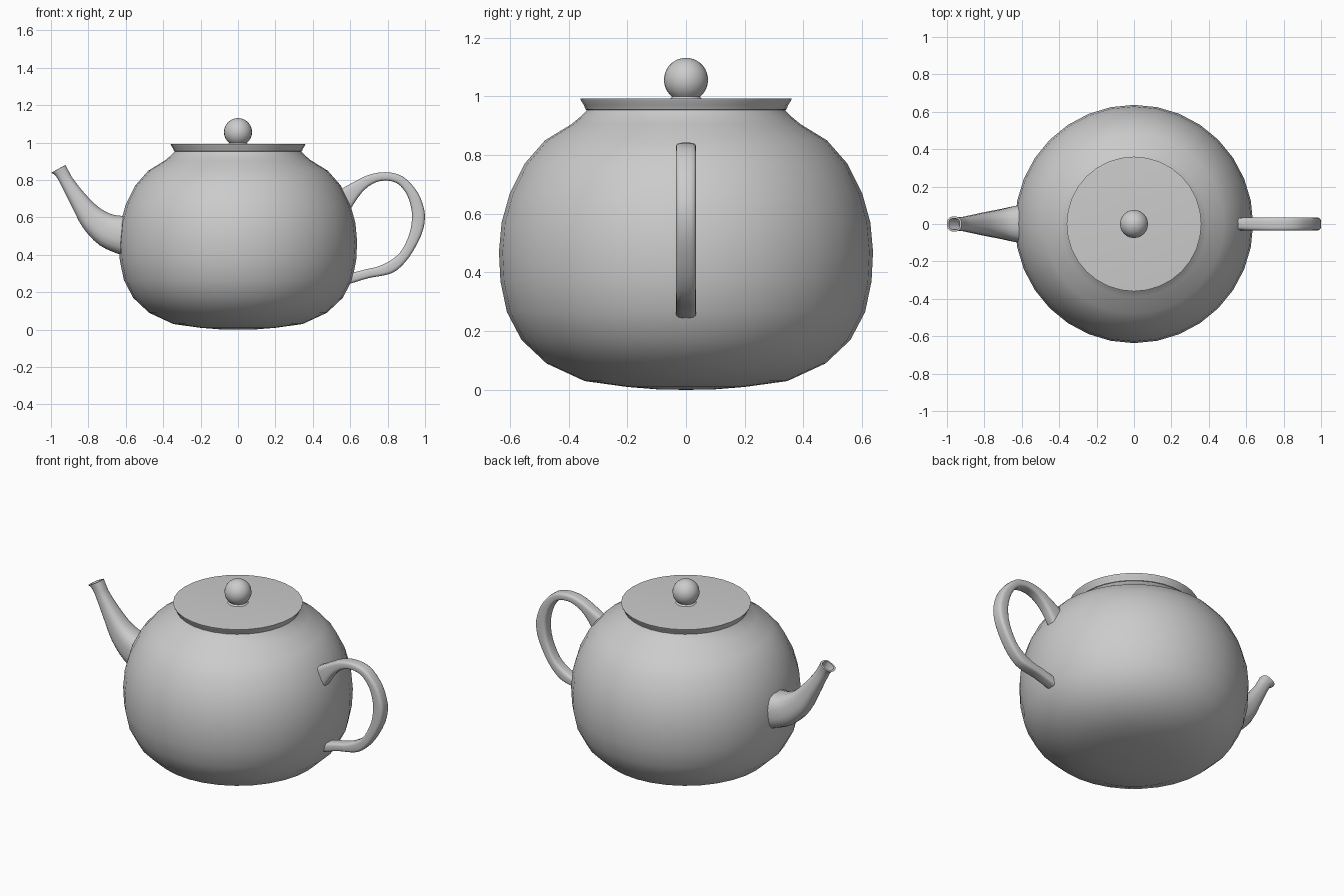
import bpy, math
from mathutils import Vector

if "Cube" in bpy.data.objects:
    bpy.data.objects.remove(bpy.data.objects["Cube"])


def make_object(name, verts, faces, angle):
    mesh = bpy.data.meshes.new(name)
    mesh.from_pydata(verts, [], faces)
    obj = bpy.data.objects.new(name, mesh)
    bpy.context.collection.objects.link(obj)
    bpy.ops.object.select_all(action='DESELECT')
    obj.select_set(True)
    bpy.context.view_layer.objects.active = obj
    bpy.ops.object.mode_set(mode='EDIT')
    bpy.ops.mesh.select_all(action='SELECT')
    bpy.ops.mesh.remove_doubles(threshold=0.0001)
    bpy.ops.mesh.normals_make_consistent(inside=False)
    bpy.ops.object.mode_set(mode='OBJECT')
    bpy.ops.object.shade_smooth_by_angle(angle=math.radians(angle))
    return obj


def skin(name, rings, angle=40):
    """Join equal rings of points with quads and cap both ends."""
    n = len(rings[0])
    verts = [p for ring in rings for p in ring]
    faces = [(i * n + j, i * n + (j + 1) % n, (i + 1) * n + (j + 1) % n, (i + 1) * n + j)
             for i in range(len(rings) - 1) for j in range(n)]
    last = (len(rings) - 1) * n
    faces += [tuple(range(n))[::-1], tuple(range(last, last + n))]
    return make_object(name, verts, faces, angle)


def lathe(name, profile, sides, angle=40):
    turn = [2 * math.pi * j / sides for j in range(sides)]
    return skin(name, [[(r * math.cos(a), r * math.sin(a), z) for a in turn]
                       for r, z in profile], angle)


def smooth_sections(rows, steps=3):
    """Catmull-Rom interpolation through section rows."""
    pts = [Vector(r) for r in rows]
    pts = [2 * pts[0] - pts[1]] + pts + [2 * pts[-1] - pts[-2]]
    out = []
    for a, b, c, d in zip(pts, pts[1:], pts[2:], pts[3:]):
        for k in range(steps):
            t = k / steps
            out.append(0.5 * (2 * b + (c - a) * t + (2 * a - 5 * b + 4 * c - d) * t * t
                              + (3 * b - a - 3 * c + d) * t ** 3))
    return out + [pts[-2]]


def section(row, power, sides=16):
    """Rounded section between an outer and an inner point in the xz plane."""
    x1, z1, x2, z2, half_width = row
    ring = []
    for j in range(sides):
        a = 2 * math.pi * (j + 0.5) / sides
        u = math.copysign(abs(math.cos(a)) ** power, math.cos(a))
        v = math.copysign(abs(math.sin(a)) ** power, math.sin(a))
        ring.append(((x1 + x2) / 2 + u * (x1 - x2) / 2, v * half_width,
                     (z1 + z2) / 2 + u * (z1 - z2) / 2))
    return ring


# Round body
lathe("body", [(0.001, 0), (0.1, 0.002), (0.2, 0.01), (0.345, 0.03), (0.475, 0.09),
               (0.56, 0.17), (0.61, 0.265), (0.632, 0.37), (0.637, 0.47), (0.628, 0.57),
               (0.6, 0.67), (0.55, 0.77), (0.48, 0.85), (0.39, 0.905), (0.36, 0.93),
               (0.34, 0.95), (0.33, 0.965)], 32)

# Flat lid with flared edge
lathe("lid", [(0.33, 0.95), (0.342, 0.955), (0.348, 0.97), (0.358, 0.985),
              (0.36, 0.992), (0.35, 0.993), (0.001, 0.991)], 32, 30)

# Ball knob on a small flared collar
ball = [(0.075 * math.sin(a), 1.056 - 0.075 * math.cos(a))
        for a in [math.radians(40 + 140 * i / 14) for i in range(14)]]
lathe("knob", [(0.066, 0.985), (0.06, 0.99), (0.05, 0.995)] + ball + [(0.001, 1.131)], 24)

# Spout: upper edge, lower edge, half width
spout = smooth_sections([
    (-0.56, 0.61, -0.56, 0.38, 0.105), (-0.62, 0.61, -0.63, 0.4, 0.1),
    (-0.68, 0.62, -0.74, 0.45, 0.08), (-0.75, 0.66, -0.83, 0.545, 0.064),
    (-0.82, 0.73, -0.89, 0.66, 0.05), (-0.88, 0.805, -0.945, 0.77, 0.038),
    (-0.903, 0.845, -0.975, 0.822, 0.037), (-0.922, 0.88, -1.0, 0.838, 0.04)])
# Spout mouth, going back inside
spout += [(-0.932, 0.876, -0.99, 0.844, 0.03), (-0.9, 0.805, -0.935, 0.785, 0.022)]
skin("spout", [section(r, 0.75) for r in spout])

# Handle: outer edge, inner edge, half width
handle = smooth_sections([
    (0.54, 0.745, 0.57, 0.6, 0.035), (0.565, 0.76, 0.605, 0.65, 0.035),
    (0.62, 0.79, 0.66, 0.73, 0.035), (0.7, 0.828, 0.72, 0.78, 0.035),
    (0.79, 0.842, 0.785, 0.797, 0.035), (0.88, 0.82, 0.85, 0.783, 0.035),
    (0.95, 0.75, 0.895, 0.735, 0.035), (0.985, 0.68, 0.92, 0.675, 0.035),
    (1.0, 0.6, 0.93, 0.605, 0.035), (0.98, 0.505, 0.917, 0.515, 0.035),
    (0.917, 0.39, 0.872, 0.42, 0.035), (0.85, 0.318, 0.815, 0.37, 0.035),
    (0.79, 0.292, 0.745, 0.337, 0.035), (0.7, 0.276, 0.68, 0.322, 0.035),
    (0.598, 0.245, 0.59, 0.298, 0.035), (0.56, 0.235, 0.55, 0.285, 0.035)])
skin("handle", [section(r, 0.5) for r in handle])
